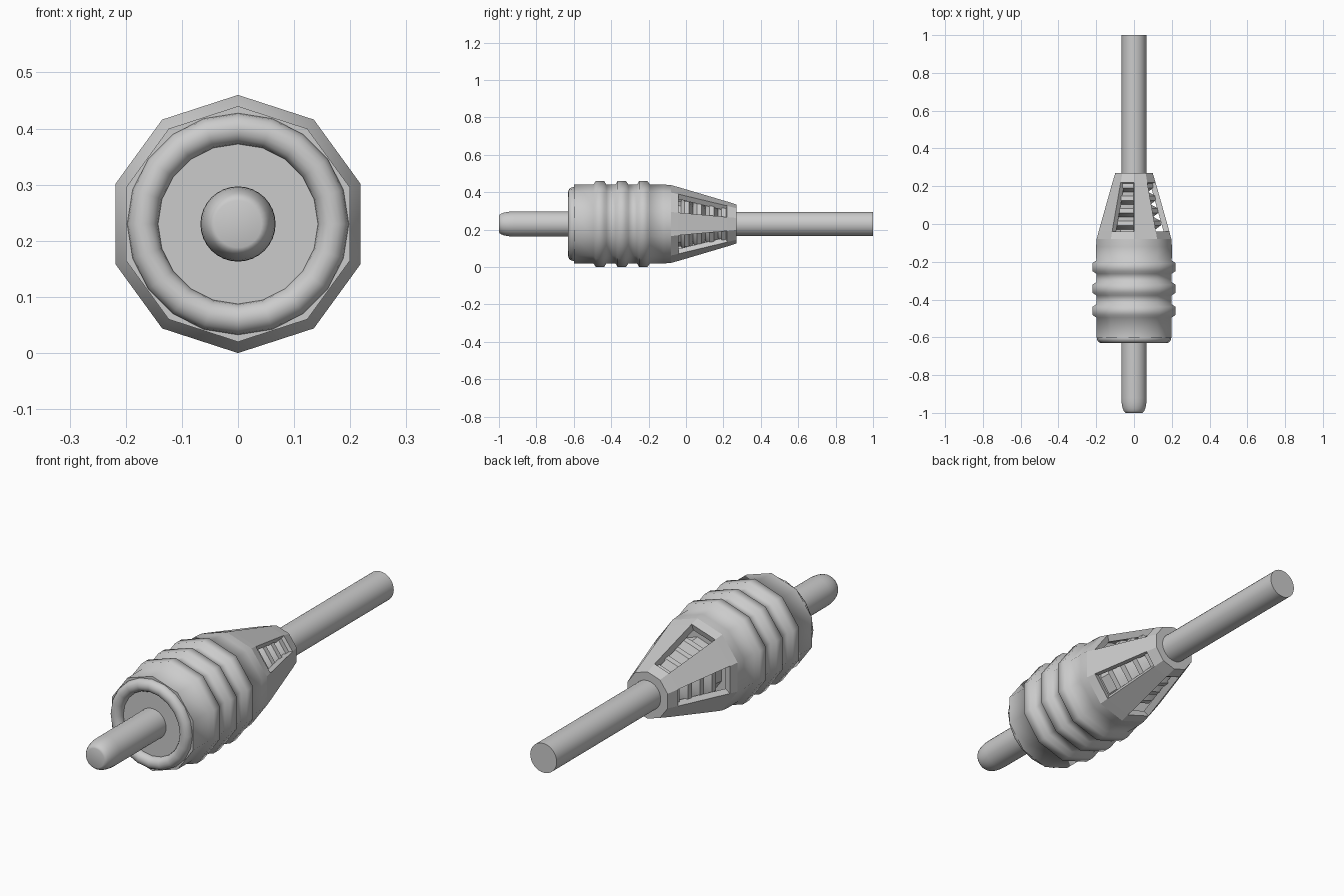
import bpy, bmesh, math

if "Cube" in bpy.data.objects:
    bpy.data.objects.remove(bpy.data.objects["Cube"])

C = 0.23  # height of the long axis


def ring(bm, y, r, n):
    # first corner points straight up
    return [bm.verts.new((r * math.sin(2 * math.pi * i / n), y,
                          C + r * math.cos(2 * math.pi * i / n))) for i in range(n)]


def finish(bm, name, angle):
    bmesh.ops.recalc_face_normals(bm, faces=bm.faces)
    mesh = bpy.data.meshes.new(name)
    bm.to_mesh(mesh)
    bm.free()
    ob = bpy.data.objects.new(name, mesh)
    bpy.context.collection.objects.link(ob)
    if angle:
        bpy.ops.object.select_all(action='DESELECT')
        ob.select_set(True)
        bpy.context.view_layer.objects.active = ob
        bpy.ops.object.shade_smooth_by_angle(angle=math.radians(angle))
    return ob


def lathe(name, profile, n, angle=40, caps=True, skip=None):
    """Revolve (y, radius) points around the long axis."""
    bm = bmesh.new()
    rings = [ring(bm, y, r, n) for y, r in profile]
    for k, (a, b) in enumerate(zip(rings, rings[1:])):
        for i in range(n):
            if skip and skip(k, i):
                continue
            j = (i + 1) % n
            bm.faces.new((a[i], a[j], b[j], b[i]))
    if caps:
        bm.faces.new(rings[0])
        bm.faces.new(rings[-1])
    return finish(bm, name, angle)


# Ten-sided body with three raised grip ridges
profile = [(-0.60, 0.21)]
for y in (-0.46, -0.343, -0.228):
    profile += [(y - 0.035, 0.21), (y - 0.022, 0.23), (y + 0.022, 0.23), (y + 0.035, 0.21)]
profile += [(-0.12, 0.211), (-0.08, 0.208)]
lathe("body", profile, 10, 62)

# Tapered sleeve with a window in every other side
sleeve = lathe("strain_relief_sleeve",
               [(-0.08, 0.208), (-0.04, 0.197), (0.22, 0.120), (0.27, 0.104), (0.27, 0.06)],
               10, 0, caps=False, skip=lambda k, i: k == 1 and i % 2 == 1)
solid = sleeve.modifiers.new("thickness", 'SOLIDIFY')
solid.thickness = 0.03
solid.offset = -1

# Stepped ribs seen through the windows
ribs = [(-0.08, 0.125)]
for k in range(4):
    y, r = 0.005 + 0.066 * k, 0.15 - 0.014 * k
    ribs += [(y - 0.033, r - 0.03), (y - 0.012, r), (y + 0.012, r - 0.003)]
ribs += [(0.24, 0.075)]
lathe("inner_ribs", ribs, 10, 30)

# Rounded front pin and rear cable
pin = [(-1.0, 0.042)]
for k in range(1, 7):
    a = math.pi / 2 * k / 6
    pin.append((-0.92 - 0.08 * math.cos(a), 0.042 + 0.025 * math.sin(a)))
lathe("front_pin", pin + [(-0.55, 0.067)], 32)
lathe("cable", [(0.2, 0.065), (1.0, 0.065)], 32)

# Round lip on the front face
bpy.ops.mesh.primitive_torus_add(major_radius=0.17, minor_radius=0.0275,
                                 major_segments=20, minor_segments=16,
                                 location=(0, -0.603, C), rotation=(math.pi / 2, 0, 0))
lip = bpy.context.object
lip.name = "front_lip"
bpy.ops.object.shade_smooth()
